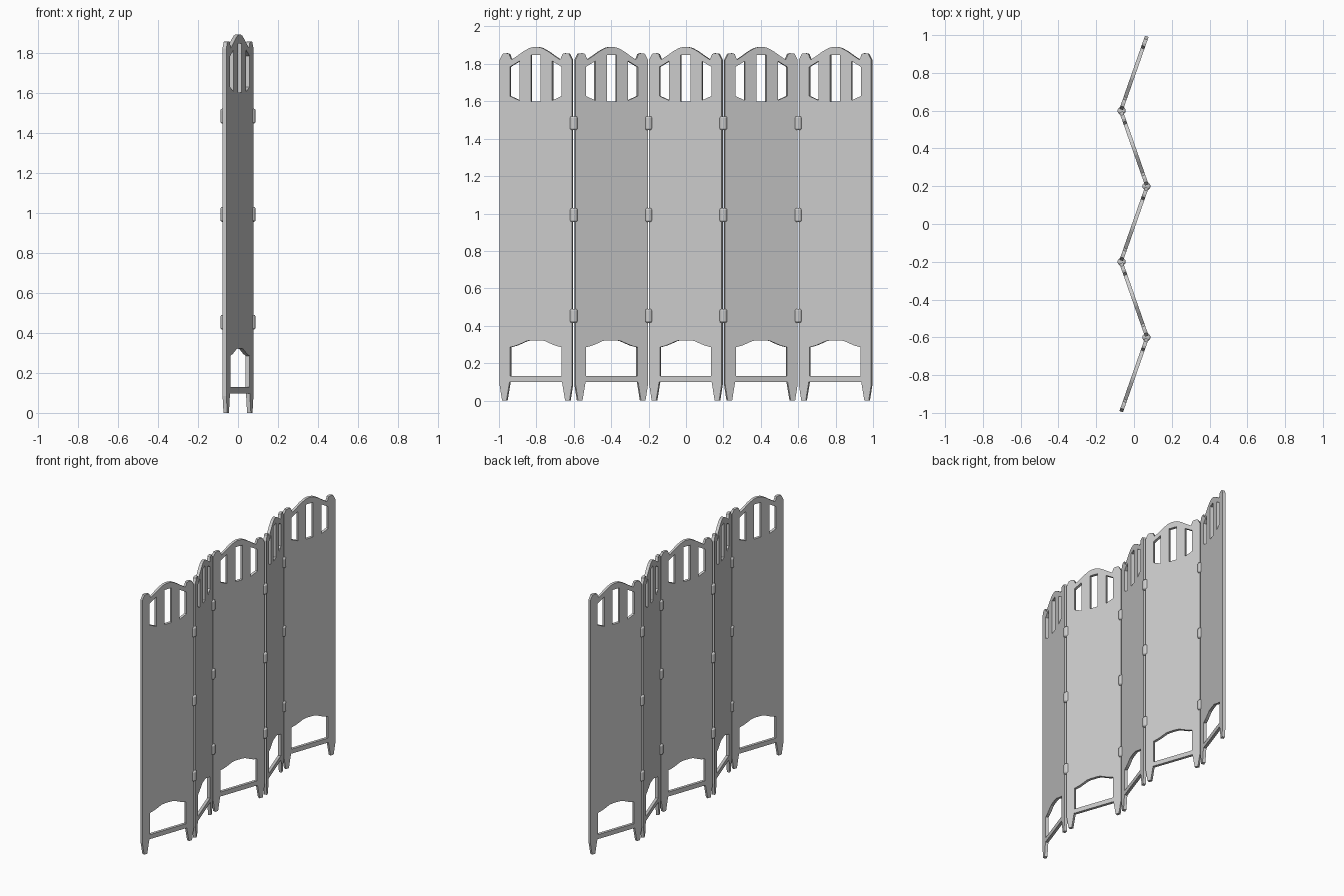
import bpy, bmesh, math
from mathutils import Matrix

if "Cube" in bpy.data.objects:
    bpy.data.objects.remove(bpy.data.objects["Cube"], do_unlink=True)

THICK = 0.02
FOLD = math.radians(19.3)
PITCH = 0.4

grey = bpy.data.materials.new("light_grey")
grey.use_nodes = True
colour = (0.6, 0.6, 0.6, 1)
grey.diffuse_color = colour
grey.node_tree.nodes["Principled BSDF"].inputs["Base Color"].default_value = colour


def mirrored(half):
    """Close a right-hand half profile with its mirror image."""
    return half + [(-u, z) for u, z in reversed(half)]


# Panel outline: arched crest, shoulder knobs, straight stiles, tapered feet
outline = mirrored([
    (0.015, 1.89), (0.036, 1.885), (0.07, 1.867), (0.105, 1.843), (0.137, 1.823),
    (0.143, 1.832), (0.151, 1.853), (0.165, 1.857), (0.188, 1.854), (0.205, 1.822),
    (0.205, 0.085), (0.191, 0), (0.166, 0), (0.149, 0.098)])

# Openings: slats at the top, arched gap above the bottom rail
middle_window = mirrored([(0.028, 1.847), (0.028, 1.6)])
side_window = [(0.093, 1.815), (0.147, 1.784), (0.147, 1.628), (0.093, 1.605)]
other_window = [(-u, z) for u, z in side_window]
foot_gap = mirrored([(0.025, 0.322), (0.05, 0.319), (0.08, 0.306), (0.11, 0.294),
                     (0.145, 0.285), (0.145, 0.13)])


def make_panel_mesh():
    curve = bpy.data.curves.new("panel_profile", "CURVE")
    curve.dimensions = "2D"
    curve.fill_mode = "BOTH"
    curve.extrude = THICK / 2
    for loop in (outline, middle_window, side_window, other_window, foot_gap):
        spline = curve.splines.new("POLY")
        spline.points.add(len(loop) - 1)
        for point, (u, z) in zip(spline.points, loop):
            point.co = (u, z, 0, 1)
        spline.use_cyclic_u = True
    helper = bpy.data.objects.new("panel_profile", curve)
    bpy.context.collection.objects.link(helper)
    bpy.context.view_layer.update()
    mesh = bpy.data.meshes.new_from_object(
        helper.evaluated_get(bpy.context.evaluated_depsgraph_get()))
    bpy.data.objects.remove(helper, do_unlink=True)
    bm = bmesh.new()
    bm.from_mesh(mesh)
    bmesh.ops.remove_doubles(bm, verts=bm.verts, dist=0.0001)
    bmesh.ops.recalc_face_normals(bm, faces=bm.faces)
    bm.transform(Matrix.Rotation(math.pi / 2, 4, "X"))
    for face in bm.faces:
        face.smooth = False
    bm.to_mesh(mesh)
    bm.free()
    mesh.materials.clear()
    mesh.materials.append(grey)
    return mesh


# Five panels in a zigzag
panel_mesh = make_panel_mesh()
for i in range(5):
    panel = bpy.data.objects.new(f"panel_{i + 1}", panel_mesh)
    panel.location = (0, (i - 2) * PITCH, 0)
    panel.rotation_euler.z = math.pi / 2 + (FOLD if i % 2 else -FOLD)
    bpy.context.collection.objects.link(panel)

# Barrel hinges with bevelled ends, three at each fold
for i in range(4):
    x = -0.066 if i % 2 else 0.066
    for level, z in (("lower", 0.453), ("middle", 0.992), ("upper", 1.483)):
        bpy.ops.mesh.primitive_cylinder_add(
            vertices=12, radius=0.022, depth=0.074, location=(x, (i - 1.5) * PITCH, z))
        hinge = bpy.context.object
        hinge.name = f"hinge_{i + 1}_{level}"
        hinge.data.materials.append(grey)
        bevel = hinge.modifiers.new("rounded_ends", "BEVEL")
        bevel.width = 0.009
        bevel.segments = 2
        bevel.limit_method = "ANGLE"
        bevel.angle_limit = math.radians(50)
        bpy.ops.object.shade_smooth_by_angle(angle=math.radians(40))
